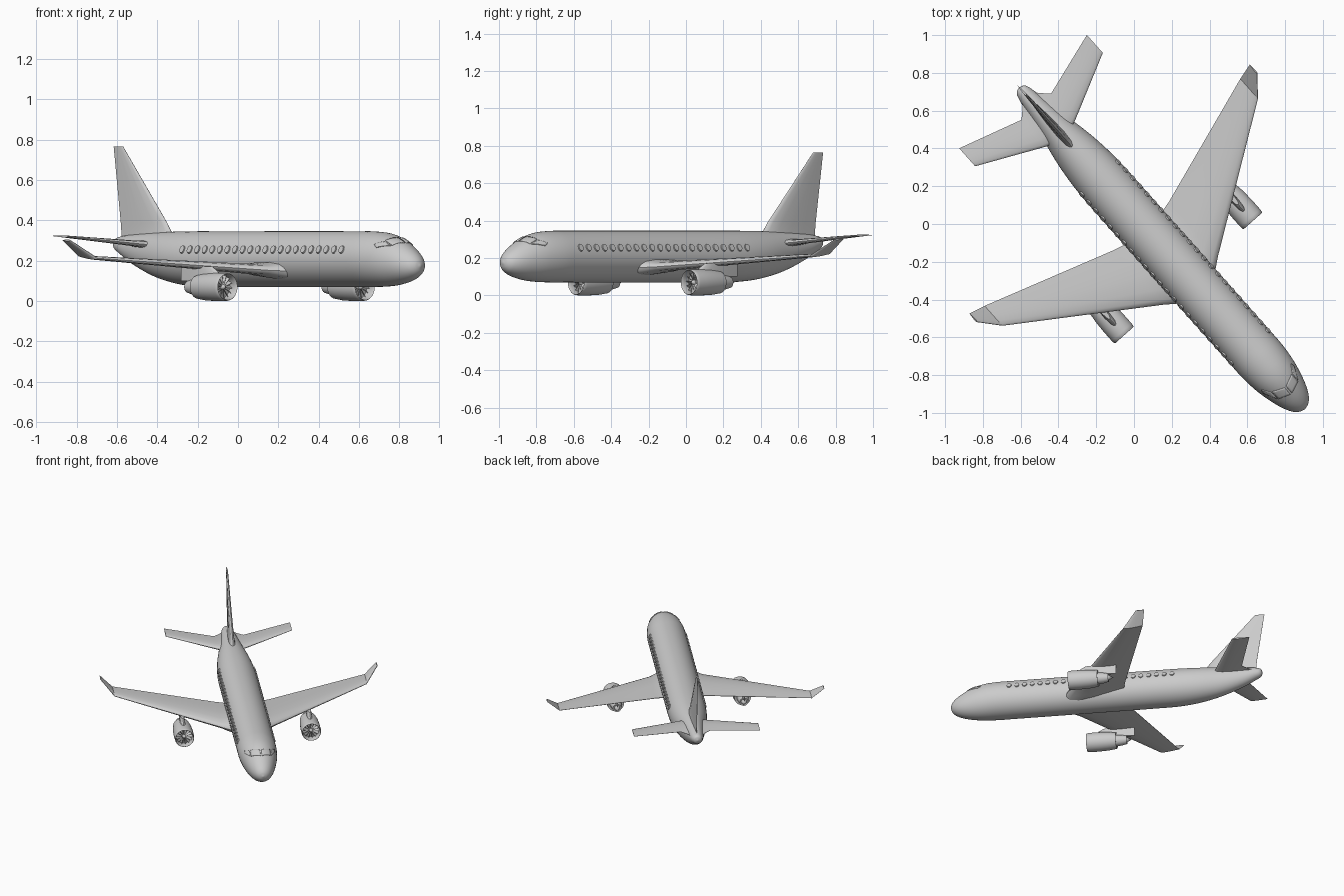
import bpy, bmesh, math
from mathutils import Matrix, Vector

if "Cube" in bpy.data.objects:
    bpy.data.objects.remove(bpy.data.objects["Cube"])

# Parts are built nose along +x, then turned to the final heading
PLACE = Matrix.Rotation(math.radians(-48.4), 4, 'Z') @ Matrix.Translation((0, 0.026, 0))

gray = bpy.data.materials.new("plain_gray")
gray.use_nodes = True
gray.diffuse_color = (0.6, 0.6, 0.6, 1)
gray.node_tree.nodes["Principled BSDF"].inputs["Base Color"].default_value = (0.6, 0.6, 0.6, 1)


def finish(name, bm, angle=40):
    bmesh.ops.remove_doubles(bm, verts=bm.verts, dist=1e-5)
    bmesh.ops.recalc_face_normals(bm, faces=bm.faces)
    mesh = bpy.data.meshes.new(name)
    bm.to_mesh(mesh)
    bm.free()
    mesh.materials.append(gray)
    mesh.shade_smooth()
    mesh.set_sharp_from_angle(angle=math.radians(angle))
    ob = bpy.data.objects.new(name, mesh)
    bpy.context.collection.objects.link(ob)
    ob.matrix_world = PLACE
    return ob


def loft(bm, rings, closed=True, caps=True):
    rows = [[bm.verts.new(p) for p in ring] for ring in rings]
    n = len(rows[0])
    for a, b in zip(rows, rows[1:]):
        for i in range(n if closed else n - 1):
            j = (i + 1) % n
            bm.faces.new((a[i], a[j], b[j], b[i]))
    if caps:
        bm.faces.new(rows[0])
        bm.faces.new(rows[-1])


# Fuselage stations: x, half width, bottom, top
STATIONS = [
    (1.335, 0.0, 0.175, 0.175), (1.325, 0.03, 0.145, 0.205), (1.3, 0.058, 0.12, 0.235),
    (1.25, 0.085, 0.098, 0.272), (1.18, 0.108, 0.082, 0.31), (1.1, 0.126, 0.073, 0.335),
    (1.0, 0.137, 0.07, 0.345), (0.9, 0.138, 0.07, 0.346), (-0.2, 0.138, 0.07, 0.346),
    (-0.35, 0.134, 0.073, 0.346), (-0.5, 0.118, 0.09, 0.344), (-0.65, 0.09, 0.125, 0.339),
    (-0.8, 0.062, 0.182, 0.33), (-0.9, 0.042, 0.235, 0.32), (-0.935, 0.026, 0.257, 0.308),
    (-0.945, 0.0, 0.282, 0.282)]


def station(x):
    """Smoothly interpolated half width, bottom and top."""
    S = STATIONS
    i = next((k for k in range(len(S) - 1) if x >= S[k + 1][0]), len(S) - 2)
    a, b = S[i], S[i + 1]
    p, q = S[max(i - 1, 0)], S[min(i + 2, len(S) - 1)]
    d = b[0] - a[0]
    t = (x - a[0]) / d
    out = []
    for k in (1, 2, 3):
        ma = (b[k] - p[k]) / (b[0] - p[0]) * d
        mb = (q[k] - a[k]) / (q[0] - a[0]) * d
        out.append((2*t**3 - 3*t*t + 1) * a[k] + (t**3 - 2*t*t + t) * ma
                   + (3*t*t - 2*t**3) * b[k] + (t**3 - t*t) * mb)
    return out


def hull(x, angle, lift=0.0):
    """Point on the fuselage skin, angle measured from the top."""
    w, lo, hi = station(x)
    h = (hi - lo) / 2
    return Vector((x, (w + lift) * math.sin(angle), (lo + hi) / 2 + (h + lift) * math.cos(angle)))


bm = bmesh.new()
xs = [a[0] + (b[0] - a[0]) * k / 4 for a, b in zip(STATIONS, STATIONS[1:]) for k in range(4)]
xs.append(STATIONS[-1][0])
loft(bm, [[hull(x, math.tau * i / 48) for i in range(48)] for x in xs], caps=False)
finish("fuselage", bm)

# Passenger windows: raised oval plates along both sides
bm = bmesh.new()
for side in (-1, 1):
    a = side * math.radians(70)
    for i in range(22):
        p = hull(-0.3 + i * 0.0567, a, 0.001)
        m = Matrix.Translation(p) @ Matrix.Rotation(-a, 4, 'X') @ Matrix.Diagonal((0.018, 0.021, 1, 1))
        bmesh.ops.create_cone(bm, cap_ends=True, segments=16, radius1=1, radius2=0.9, depth=0.009, matrix=m)
finish("passenger_windows", bm, 30)

# Cockpit windows: curved plates lying on the nose, corners as (x, angle)
PANES = [((1.225, 3), (1.178, 3), (1.15, 36), (1.2, 41)),
         ((1.195, 44), (1.148, 40), (1.105, 55), (1.125, 61))]
bm = bmesh.new()
for side in (-1, 1):
    for pane in PANES:
        c = [Vector(p) for p in pane]
        grid = [[c[0].lerp(c[1], i / 6).lerp(c[3].lerp(c[2], i / 6), j / 6) for j in range(7)] for i in range(7)]
        loft(bm, [[hull(g.x, side * math.radians(g.y), 0.004) for g in row] for row in grid], False, False)
ob = finish("cockpit_windows", bm)
plate = ob.modifiers.new("thickness", 'SOLIDIFY')
plate.thickness = 0.007

# Airfoil outline: chord fraction and half thickness
FOIL = [(0, 0), (0.02, 0.22), (0.08, 0.4), (0.25, 0.5), (0.5, 0.42), (0.75, 0.24), (1, 0.03)]
OUTLINE = FOIL + [(c, -t) for c, t in reversed(FOIL[1:])]


def airfoil(name, sections):
    """Sections: leading point, trailing point, thickness, thickness direction."""
    bm = bmesh.new()
    loft(bm, [[Vector(le).lerp(Vector(te), c) + Vector(n).normalized() * t * th for c, t in OUTLINE]
              for le, te, th, n in sections])
    return finish(name, bm, 35)


airfoil("tail_fin", [
    ((-0.47, 0, 0.315), (-0.9, 0, 0.29), 0.06, (0, 1, 0)),
    ((-0.53, 0, 0.347), (-0.898, 0, 0.335), 0.042, (0, 1, 0)),
    ((-0.56, 0, 0.39), (-0.902, 0, 0.38), 0.032, (0, 1, 0)),
    ((-0.887, 0, 0.765), (-0.957, 0, 0.765), 0.012, (0, 1, 0))])

for side, word in ((-1, "right"), (1, "left")):
    up, tilt = (0, 0, 1), (0, -side * 0.7, 0.7)
    s = side
    airfoil(word + "_wing", [
        ((0.495, s * 0.09, 0.148), (0.066, s * 0.09, 0.165), 0.09, up),
        ((0.46, s * 0.145, 0.15), (0.046, s * 0.145, 0.167), 0.075, up),
        ((0.425, s * 0.19, 0.152), (0.035, s * 0.19, 0.17), 0.052, up),
        ((-0.06, s * 0.905, 0.212), (-0.201, s * 0.905, 0.222), 0.018, up)])
    airfoil(word + "_winglet", [
        ((-0.06, s * 0.905, 0.212), (-0.201, s * 0.905, 0.222), 0.018, up),
        ((-0.163, s * 0.992, 0.3), (-0.224, s * 0.992, 0.303), 0.01, tilt)])
    airfoil(word + "_stabilizer", [
        ((-0.58, s * 0.03, 0.275), (-0.89, s * 0.03, 0.288), 0.045, up),
        ((-0.6, s * 0.06, 0.278), (-0.85, s * 0.06, 0.29), 0.04, up),
        ((-0.617, s * 0.105, 0.282), (-0.808, s * 0.105, 0.292), 0.03, up),
        ((-0.787, s * 0.452, 0.32), (-0.914, s * 0.452, 0.323), 0.01, up)])

    # Engine: turned nacelle with intake, core nozzle and spinner
    profile = [(0.39, 0), (0.38, 0.01), (0.36, 0.018), (0.355, 0.058), (0.385, 0.06), (0.402, 0.062),
               (0.406, 0.065), (0.402, 0.068), (0.385, 0.07), (0.32, 0.07), (0.25, 0.067), (0.19, 0.059),
               (0.192, 0.042), (0.15, 0.038), (0.115, 0.03), (0.117, 0.02), (0.08, 0)]
    cy, cz = s * 0.455, 0.07
    bm = bmesh.new()
    loft(bm, [[(x, cy + r * math.cos(a), cz + r * math.sin(a))
               for a in (math.tau * i / 40 for i in range(40))] for x, r in profile], caps=False)
    finish(word + "_engine", bm, 35)

    # Fan blades: twisted thin plates
    bm = bmesh.new()
    for i in range(14):
        a = math.tau * i / 14
        rows = []
        for r, twist in ((0.012, 0.35), (0.035, 0.16), (0.059, 0.13)):
            ring = []
            for x, da in ((0.374, -1), (0.374, -0.8), (0.354, 1), (0.354, 0.8)):
                b = a + da * twist
                ring.append((x, cy + r * math.cos(b), cz + r * math.sin(b)))
            rows.append(ring)
        loft(bm, rows)
    finish(word + "_fan_blades", bm, 30)

    # Pylon: rounded fairing joining nacelle and wing
    airfoil(word + "_pylon", [
        ((0.345, cy, 0.1), (0.06, cy, 0.1), 0.04, (0, 1, 0)),
        ((0.335, cy, 0.145), (0.06, cy, 0.15), 0.036, (0, 1, 0)),
        ((0.29, cy, 0.172), (0.06, cy, 0.175), 0.026, (0, 1, 0))])
